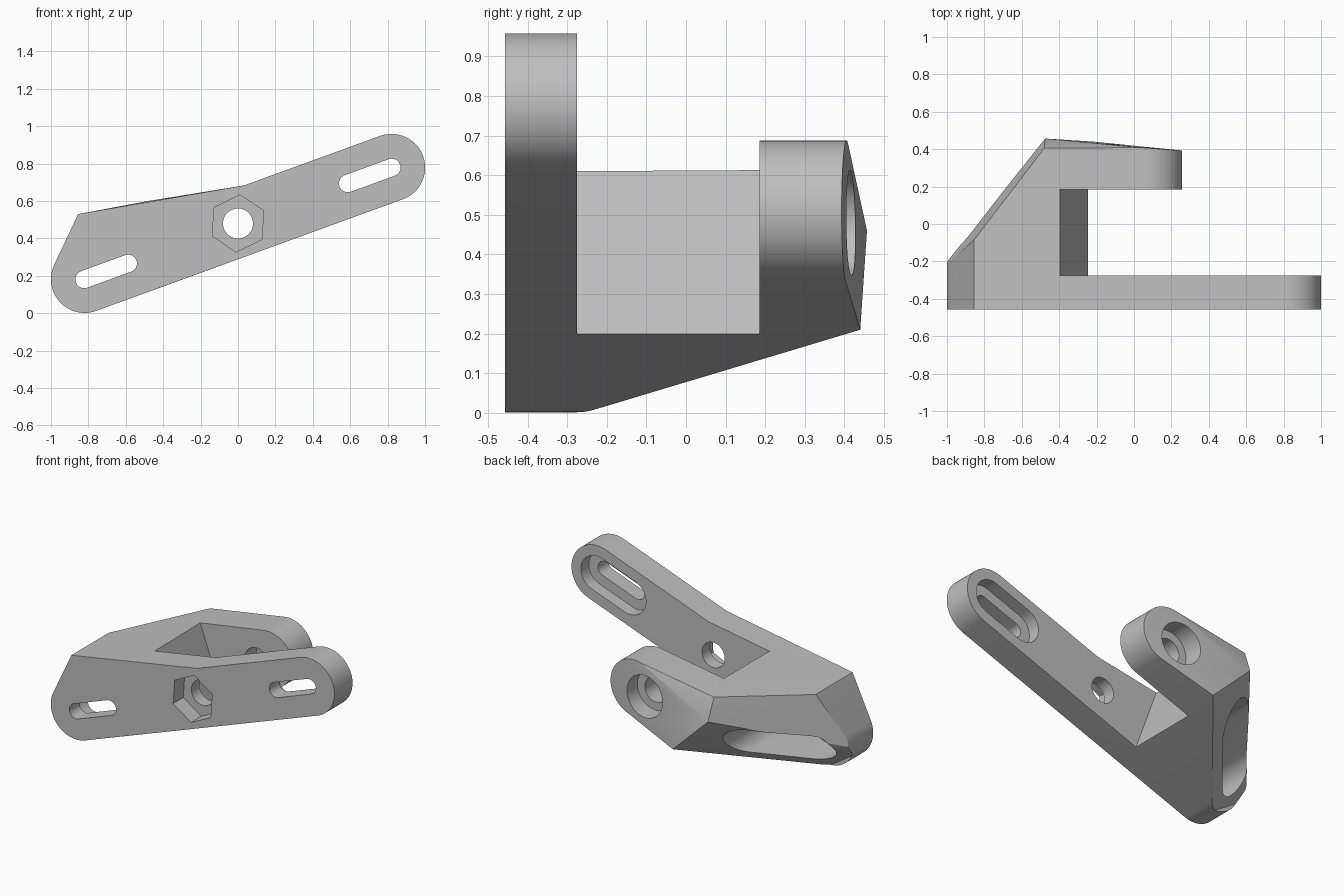
import bpy, bmesh, math
from mathutils import Vector

cube = bpy.data.objects.get("Cube")
if cube:
    bpy.data.objects.remove(cube, do_unlink=True)

TILT = math.radians(20)
AXIS_Z = 0.48      # height of the pivot hole
R = 0.18           # half width of the bar
FRONT, INNER = -0.457, -0.275
END = 0.873        # bar end centres along the tilted axis
ARM = 0.082        # rear arm end centre along the tilted axis

grey = bpy.data.materials.new("light grey")
grey.use_nodes = True
colour = (0.52, 0.52, 0.52, 1)
grey.diffuse_color = colour
grey.node_tree.nodes["Principled BSDF"].inputs["Base Color"].default_value = colour


def place(u, y, w):
    """Point at u along the tilted bar, w across it."""
    c, s = math.cos(TILT), math.sin(TILT)
    return Vector((u * c - w * s, y, AXIS_Z + u * s + w * c))


def ring(u, radius, n=64, turn=0.0):
    return [(u + radius * math.cos(turn + math.tau * i / n),
             radius * math.sin(turn + math.tau * i / n)) for i in range(n)]


def hull(name, points):
    """Convex solid around the points."""
    bm = bmesh.new()
    for p in points:
        bm.verts.new(p)
    res = bmesh.ops.convex_hull(bm, input=bm.verts)
    junk = {g for g in res["geom_interior"] + res["geom_unused"]
            if isinstance(g, bmesh.types.BMVert)}
    bmesh.ops.delete(bm, geom=list(junk), context="VERTS")
    bmesh.ops.dissolve_limit(bm, angle_limit=0.005, verts=bm.verts, edges=bm.edges)
    bmesh.ops.recalc_face_normals(bm, faces=bm.faces)
    mesh = bpy.data.meshes.new(name)
    bm.to_mesh(mesh)
    bm.free()
    ob = bpy.data.objects.new(name, mesh)
    ob.data.materials.append(grey)
    bpy.context.scene.collection.objects.link(ob)
    return ob


def prism(name, outline, y0, y1):
    return hull(name, [place(u, y, w) for u, w in outline for y in (y0, y1)])


def combine(target, other, operation):
    mod = target.modifiers.new(other.name, "BOOLEAN")
    mod.operation, mod.object, mod.solver = operation, other, "EXACT"
    bpy.context.view_layer.objects.active = target
    bpy.ops.object.modifier_apply(modifier=mod.name)
    bpy.data.objects.remove(other, do_unlink=True)


# Body: left bar end, raised corner, rear corners and rear arm end
points = []
for u, w in ring(-END, R):
    p = place(u, FRONT, w)
    points.append(p)
    low = -0.2 + 0.7 * (p.x + 1) + 1.1 * (p.z - 0.182)
    high = -0.2 + 1.37 * (p.x + 1) - 0.29 * (p.z - 0.182)
    points.append(Vector((p.x, min(low, high), p.z)))
for u, w in ring(ARM, R):
    p = place(u, FRONT, w)
    points += [p, Vector((p.x, 0.393 + 0.07 * (0.257 - p.x), p.z))]
points += [Vector(p) for p in (
    (-0.855, FRONT, 0.53), (-0.855, -0.085, 0.53),
    (-0.48, 0.405, 0.6), (-0.475, 0.457, 0.46), (-0.215, 0.44, 0.21))]
body = hull("bracket", points)

# Open gap between the bar and the rear arm
combine(body, prism("gap", [(-0.327, -1), (2, -1), (2, 1), (-0.327, 1)], INNER, 0.185),
        "DIFFERENCE")

# Long front bar
combine(body, prism("bar", ring(-END, R) + ring(END, R), FRONT, INNER), "UNION")

# Adjustment slots with wide recesses behind
for side in (-1, 1):
    for name, radius, y0, y1 in (("slot", 0.047, -1, 0), ("slot_recess", 0.112, -0.355, 1)):
        outline = [p for d in (-0.125, 0.125) for p in ring(side * 0.75 + d, radius, 48)]
        combine(body, prism(name, outline, y0, y1), "DIFFERENCE")

# Pivot hole, hexagonal nut pocket and rear bolt head recess
combine(body, prism("pivot_hole", ring(0, 0.08), -1, 1), "DIFFERENCE")
combine(body, prism("nut_pocket", ring(0, 0.153, 6, math.radians(6)), -1, -0.355), "DIFFERENCE")
combine(body, prism("bolt_recess", ring(0, 0.133), 0.3, 1), "DIFFERENCE")

# Clean faces and shading
body.data.materials.clear()
body.data.materials.append(grey)
for poly in body.data.polygons:
    poly.material_index = 0
bpy.ops.object.select_all(action="DESELECT")
body.select_set(True)
bpy.context.view_layer.objects.active = body
bpy.ops.object.shade_smooth_by_angle(angle=math.radians(12))
